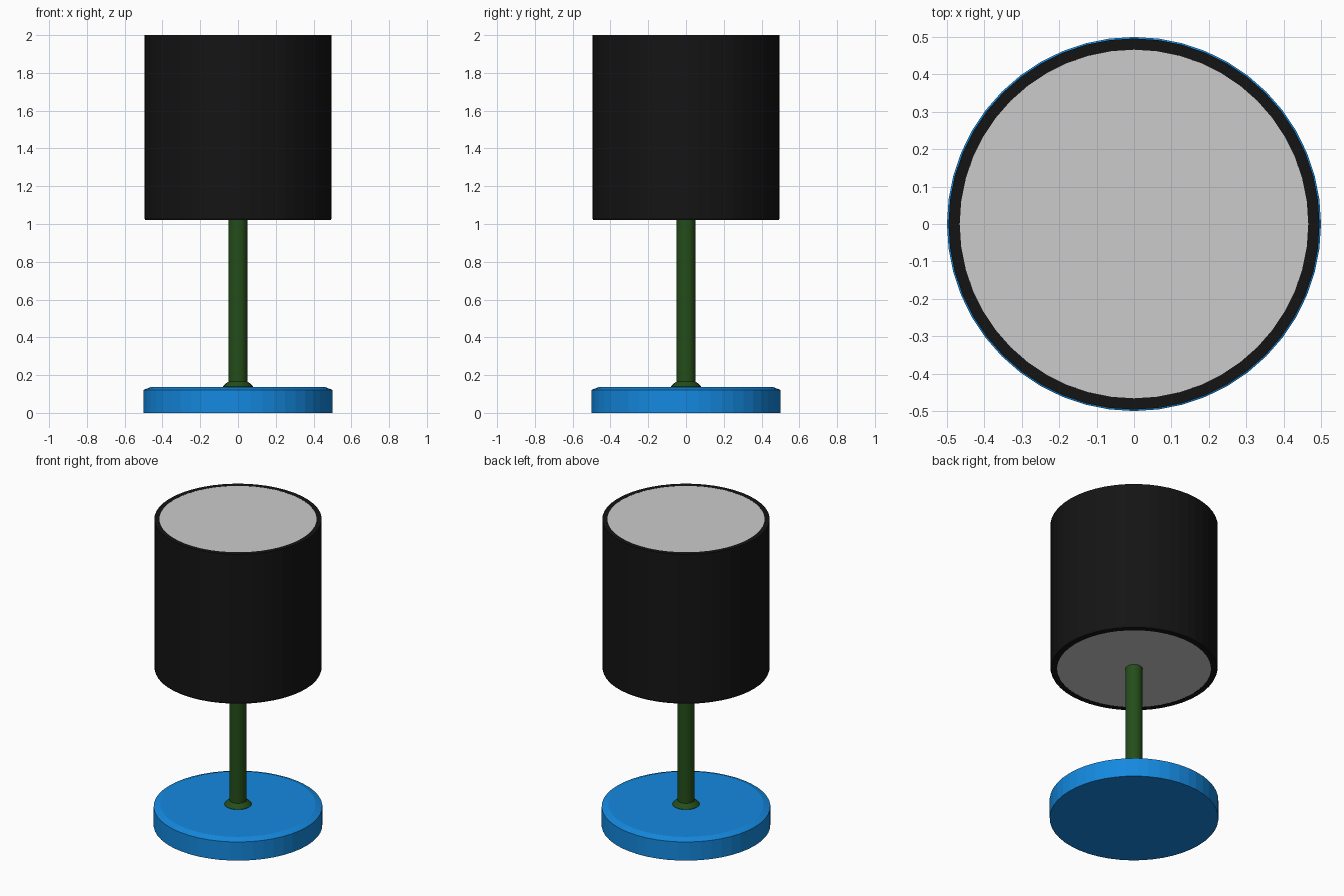
import bpy, bmesh
from math import cos, sin, tau

if "Cube" in bpy.data.objects:
    bpy.data.objects.remove(bpy.data.objects["Cube"])


def material(name, rgb):
    m = bpy.data.materials.new(name)
    m.diffuse_color = (*rgb, 1)
    m.use_nodes = True
    m.node_tree.nodes["Principled BSDF"].inputs["Base Color"].default_value = m.diffuse_color
    return m


def lathe(name, profile, sides, mat=None, smooth=False, closed=False):
    """Spin (radius, z) points around z; open profiles get caps at both ends."""
    bm = bmesh.new()
    rings = [[bm.verts.new((r * cos(tau * i / sides), r * sin(tau * i / sides), z))
              for i in range(sides)] for r, z in profile]
    pairs = list(zip(rings, rings[1:]))
    if closed:
        pairs.append((rings[-1], rings[0]))
    else:
        bm.faces.new(rings[0][::-1])
        bm.faces.new(rings[-1])
    for a, b in pairs:
        for i in range(sides):
            j = (i + 1) % sides
            bm.faces.new((a[i], a[j], b[j], b[i]))
    bmesh.ops.recalc_face_normals(bm, faces=bm.faces)
    mesh = bpy.data.meshes.new(name)
    bm.to_mesh(mesh)
    bm.free()
    ob = bpy.data.objects.new(name, mesh)
    bpy.context.collection.objects.link(ob)
    if mat:
        mesh.materials.append(mat)
    if smooth:
        bpy.context.view_layer.objects.active = ob
        ob.select_set(True)
        bpy.ops.object.shade_smooth_by_angle()
        ob.select_set(False)
    return ob


blue = material("blue", (0.007, 0.25, 0.74))
green = material("dark_green", (0.018, 0.075, 0.01))
black = material("black", (0.007, 0.007, 0.007))

# round foot with a chamfered top edge
lathe("base", [(0.5, 0), (0.5, 0.122), (0.46, 0.137)], 48, blue)

# pole with a flared collar at the foot
lathe("stem", [(0.08, 0.13), (0.08, 0.139), (0.065, 0.155), (0.051, 0.165),
               (0.051, 1.05)], 24, green, smooth=True)

# drum shade: a thick tube, slightly eased at the lower edge
lathe("shade", [(0.456, 1.022), (0.492, 1.022), (0.496, 1.032), (0.496, 2.0),
                (0.466, 2.0)], 48, black, closed=True)

# pale diffuser filling the shade, flush with both rims
lathe("diffuser", [(0.457, 1.0225), (0.466, 1.9995)], 48)
